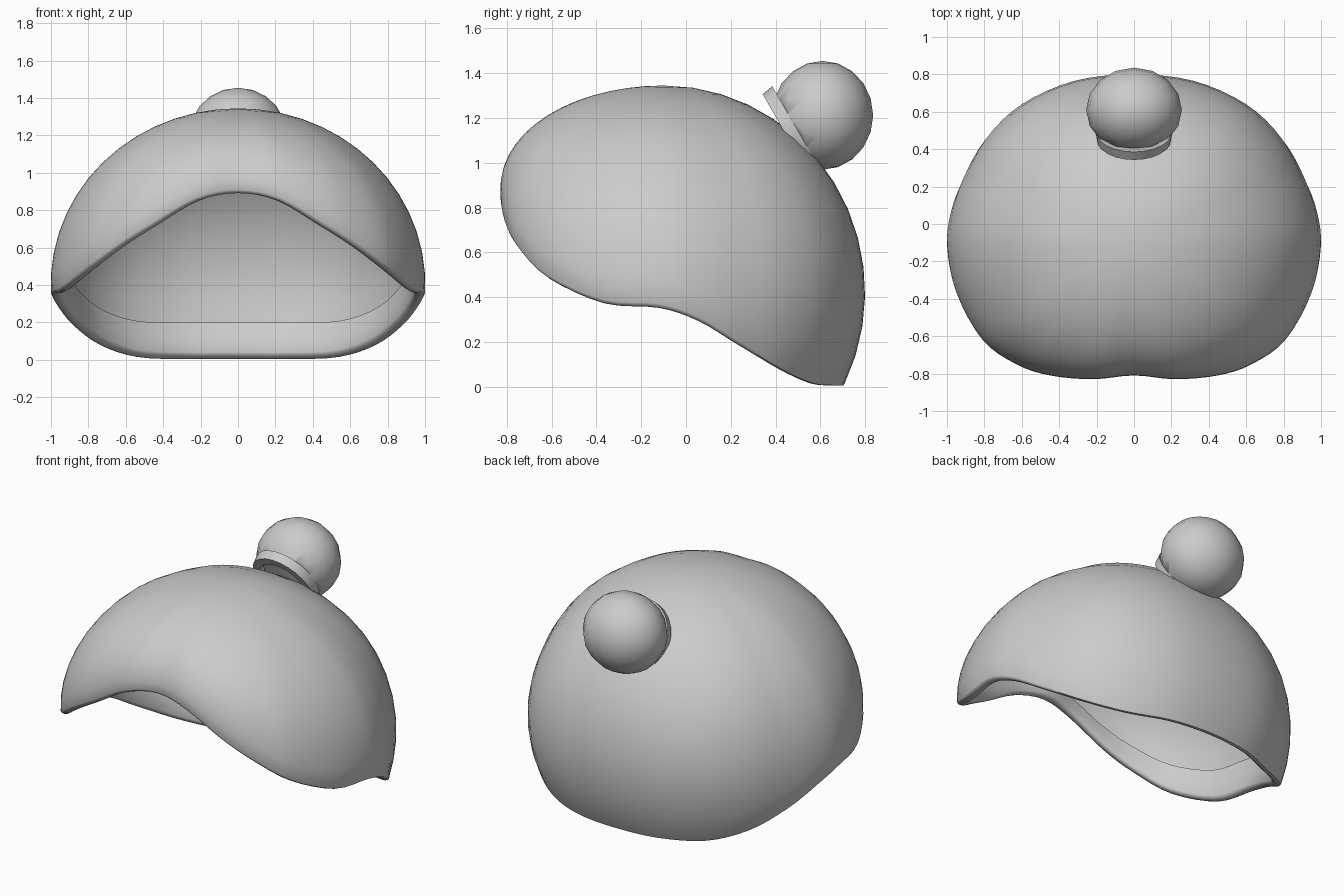
import bpy, bmesh, math
from mathutils import Vector, Matrix

cube = bpy.data.objects.get("Cube")
if cube:
    bpy.data.objects.remove(cube, do_unlink=True)

grey = bpy.data.materials.new("plain_grey")
grey.use_nodes = True
grey.diffuse_color = (0.6, 0.6, 0.6, 1)
grey.node_tree.nodes["Principled BSDF"].inputs["Base Color"].default_value = (0.6, 0.6, 0.6, 1)


def finish(name, bm, angle):
    bmesh.ops.recalc_face_normals(bm, faces=bm.faces)
    mesh = bpy.data.meshes.new(name)
    bm.to_mesh(mesh)
    bm.free()
    mesh.materials.append(grey)
    obj = bpy.data.objects.new(name, mesh)
    bpy.context.collection.objects.link(obj)
    bpy.ops.object.select_all(action='DESELECT')
    obj.select_set(True)
    bpy.context.view_layer.objects.active = obj
    bpy.ops.object.shade_smooth_by_angle(angle=math.radians(angle))
    return obj


def smooth_loop(points, steps):
    """Closed Catmull-Rom curve through the points."""
    out, n = [], len(points)
    for i in range(n):
        a, b, c, d = (points[(i + k) % n] for k in (-1, 0, 1, 2))
        for s in range(steps):
            t = s / steps
            out.append(0.5 * (2 * b + (c - a) * t + (2 * a - 5 * b + 4 * c - d) * t * t
                              + (3 * b - a - 3 * c + d) * t ** 3))
    return out


# Hat outline, front to back on one side: x, y, widest height, rim height
half = [Vector(p) for p in (
    (0, -.81, .92, .91), (.22, -.83, .88, .87), (.45, -.81, .76, .74),
    (.63, -.75, .65, .63), (.81, -.62, .53, .50), (.95, -.37, .44, .39),
    (1, -.12, .41, .37), (.98, .06, .4, .31), (.91, .25, .4, .2),
    (.79, .46, .41, .09), (.6, .64, .42, .025), (.32, .765, .42, .015), (0, .8, .42, .015))]
mirrored = [Vector((-p[0], *p[1:])) for p in half[-2:0:-1]]
outline = smooth_loop(half + mirrored, 4)
POLE_Y, TOP = -0.1, 1.345
THICK, LINING, ROWS = 0.06, 0.025, 14


def hat_point(p, t, inset, drop=0.0):
    """Point on the dome at elevation t below one outline position."""
    out = Vector((p[0], p[1] - POLE_Y))
    out *= (1 - inset / out.length) * math.cos(t)
    return Vector((out.x, out.y + POLE_Y, p[2] + (TOP - inset - p[2]) * math.sin(t) - drop))


def meridian(p):
    low = math.asin((p[3] - p[2]) / (TOP - p[2]))
    band = low + 0.2
    up = lambda start, i: start + (math.pi / 2 - start) * i / ROWS
    pts = [hat_point(p, up(low, i), 0) for i in range(ROWS - 1, -1, -1)]
    # rolled rim
    pts += [hat_point(p, low, THICK * (0.5 - 0.5 * math.cos(a)), 0.02 * math.sin(a))
            for a in (math.pi * k / 5 for k in range(1, 6))]
    # turned-in band, then the lining
    pts += [hat_point(p, low + 0.1, THICK), hat_point(p, band, THICK * 0.8)]
    pts += [hat_point(p, up(band, i), LINING) for i in range(ROWS)]
    return pts


bm = bmesh.new()
columns = [[bm.verts.new(v) for v in meridian(p)] for p in outline]
crown = bm.verts.new((0, POLE_Y, TOP))
inner_crown = bm.verts.new((0, POLE_Y, TOP - LINING))
for a, b in zip(columns, columns[1:] + columns[:1]):
    bm.faces.new((crown, a[0], b[0]))
    bm.faces.new((inner_crown, b[-1], a[-1]))
    for i in range(len(a) - 1):
        bm.faces.new((a[i], a[i + 1], b[i + 1], b[i]))
finish("hat_shell", bm, 50)

# Bobble, trimmed flat on the side that meets the hat
centre = Vector((0, .61, 1.212))
axis = Vector((0, -.87, -.5)).normalized()
bm = bmesh.new()
bmesh.ops.create_uvsphere(bm, u_segments=16, v_segments=10, radius=1,
                          matrix=Matrix.Translation(centre) @ Matrix.Diagonal((.256, .226, .243, 1)))
cut = bmesh.ops.bisect_plane(bm, geom=bm.verts[:] + bm.edges[:] + bm.faces[:],
                             plane_co=centre + axis * 0.13, plane_no=axis, clear_outer=True)
rim = [e for e in cut["geom_cut"] if isinstance(e, bmesh.types.BMEdge)]
bmesh.ops.contextual_create(bm, geom=rim)
finish("bobble", bm, 50)

# Thin collar between the bobble and the hat: spun rectangular section
side = Vector((1, 0, 0))
rise = side.cross(axis).normalized()
if rise.z < 0:
    rise = -rise
section = [(.225, .13), (.215, .185), (.165, .185), (.165, .14)]
bm = bmesh.new()
rings = []
for k in range(24):
    a = math.tau * k / 24
    ray = side * math.cos(a) * 0.92 + rise * math.sin(a)
    rings.append([bm.verts.new(centre + axis * d + ray * r) for r, d in section])
for a, b in zip(rings, rings[1:] + rings[:1]):
    for i in range(4):
        j = (i + 1) % 4
        bm.faces.new((a[i], a[j], b[j], b[i]))
finish("bobble_collar", bm, 40)
